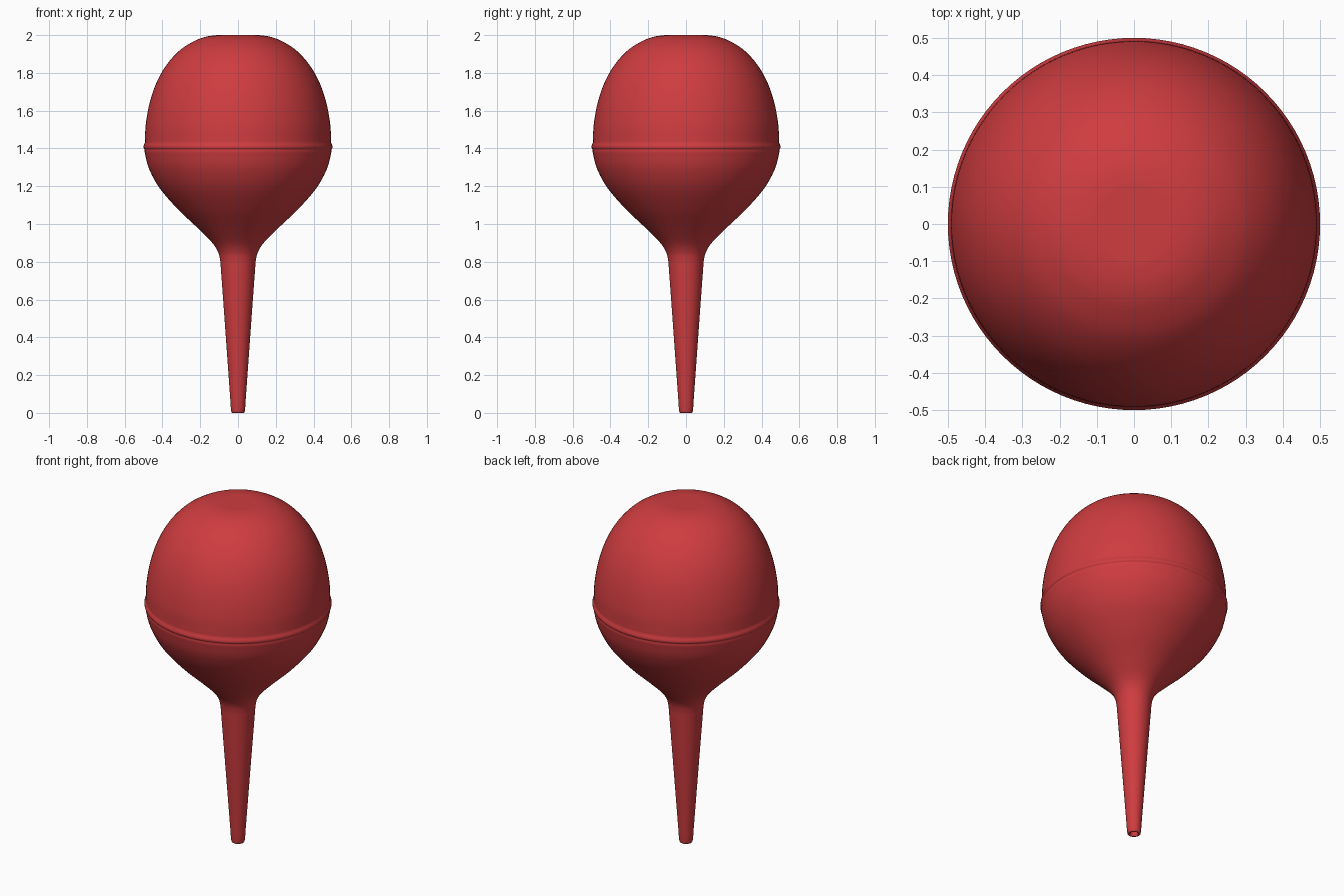
import bpy, bmesh, math
from mathutils import Vector

if "Cube" in bpy.data.objects:
    bpy.data.objects.remove(bpy.data.objects["Cube"])

SEGMENTS = 96


def smooth_curve(pts, steps=6):
    """Catmull-Rom curve through (radius, height) points."""
    p = [Vector(q) for q in pts]
    p = [2 * p[0] - p[1]] + p + [2 * p[-1] - p[-2]]
    out = []
    for i in range(1, len(p) - 2):
        a, b, c, d = p[i - 1:i + 3]
        for k in range(steps):
            t = k / steps
            out.append(0.5 * (2 * b + (c - a) * t + (2 * a - 5 * b + 4 * c - d) * t * t
                              + (3 * b - a - 3 * c + d) * t ** 3))
    return out + [p[-2]]


def lathe(name, profile, material):
    """Revolve a profile around z, closing both ends with a disc."""
    bm = bmesh.new()
    rings = []
    for r, z in profile:
        rings.append([bm.verts.new((r * math.cos(2 * math.pi * i / SEGMENTS),
                                    r * math.sin(2 * math.pi * i / SEGMENTS), z))
                      for i in range(SEGMENTS)])
    for a, b in zip(rings, rings[1:]):
        for i in range(SEGMENTS):
            j = (i + 1) % SEGMENTS
            bm.faces.new((a[i], a[j], b[j], b[i]))
    bm.faces.new(rings[0])
    bm.faces.new(rings[-1])
    bmesh.ops.recalc_face_normals(bm, faces=bm.faces)
    mesh = bpy.data.meshes.new(name)
    bm.to_mesh(mesh)
    bm.free()
    obj = bpy.data.objects.new(name, mesh)
    bpy.context.collection.objects.link(obj)
    mesh.materials.append(material)
    bpy.ops.object.select_all(action='DESELECT')
    obj.select_set(True)
    bpy.context.view_layer.objects.active = obj
    bpy.ops.object.shade_smooth_by_angle(angle=math.radians(40))
    return obj


rubber = bpy.data.materials.new("red_rubber")
rubber.diffuse_color = (0.62, 0.045, 0.05, 1)
rubber.use_nodes = True
rubber.node_tree.nodes["Principled BSDF"].inputs["Base Color"].default_value = rubber.diffuse_color

# Open bore and rounded tip of the nozzle
bore = [(0.02, 0.5), (0.02, 0.012)]
tip = smooth_curve([(0.02, 0.012), (0.023, 0.002), (0.029, 0.0), (0.035, 0.005), (0.038, 0.025)], 3)

# Tapered nozzle flaring into the lower bulb
lower = smooth_curve([(0.04, 0.06), (0.065, 0.41), (0.089, 0.74), (0.095, 0.81), (0.107, 0.855),
                      (0.14, 0.905), (0.215, 0.98), (0.32, 1.08), (0.415, 1.19),
                      (0.47, 1.29), (0.492, 1.37), (0.494, 1.393)])

# Raised moulding seam around the widest part
seam = smooth_curve([(0.494, 1.395), (0.499, 1.402), (0.5, 1.41), (0.498, 1.418), (0.493, 1.43)], 3)

# Upper dome with a flattened top
dome = smooth_curve([(0.493, 1.44), (0.488, 1.53), (0.468, 1.64), (0.433, 1.745), (0.38, 1.84),
                     (0.31, 1.918), (0.235, 1.967), (0.175, 1.99), (0.12, 1.999), (0.08, 2.0), (0.01, 2.0)])

lathe("bulb_syringe", bore[:1] + tip + lower + seam + dome, rubber)
